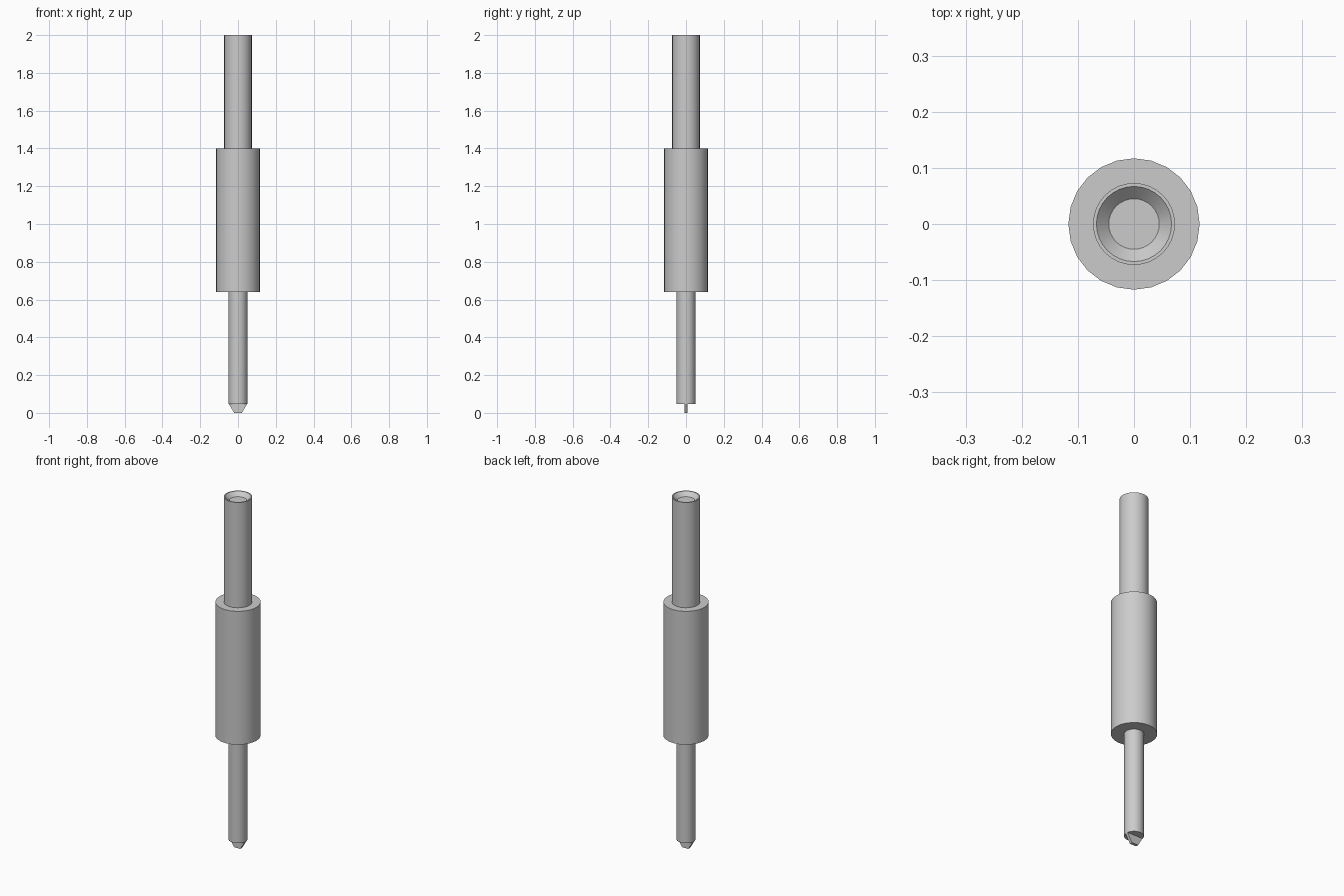
import bpy
import bmesh
import math

cube = bpy.data.objects.get("Cube")
if cube:
    bpy.data.objects.remove(cube, do_unlink=True)

# One plain metal colour
steel = bpy.data.materials.new("steel grey")
steel.use_nodes = True
grey = (0.6, 0.6, 0.6, 1)
steel.diffuse_color = grey
steel.node_tree.nodes["Principled BSDF"].inputs["Base Color"].default_value = grey


def finish(name, bm):
    bmesh.ops.recalc_face_normals(bm, faces=bm.faces)
    mesh = bpy.data.meshes.new(name)
    bm.to_mesh(mesh)
    bm.free()
    mesh.materials.append(steel)
    obj = bpy.data.objects.new(name, mesh)
    bpy.context.collection.objects.link(obj)
    bpy.ops.object.select_all(action='DESELECT')
    obj.select_set(True)
    bpy.context.view_layer.objects.active = obj
    bpy.ops.object.shade_smooth_by_angle(angle=math.radians(30))
    return obj


def lathe(name, profile, sides):
    """Closed solid of revolution from (radius, height) pairs, bottom first."""
    bm = bmesh.new()
    rings = []
    for radius, z in profile:
        rings.append([bm.verts.new((radius * math.cos(math.tau * i / sides),
                                    radius * math.sin(math.tau * i / sides), z))
                      for i in range(sides)])
    for low, high in zip(rings, rings[1:]):
        for i in range(sides):
            j = (i + 1) % sides
            bm.faces.new((low[i], low[j], high[j], high[i]))
    bm.faces.new(rings[0])
    bm.faces.new(rings[-1])
    return finish(name, bm)


# Lower shaft
lathe("lower_shaft", [(0.05, 0.048), (0.05, 0.64)], 32)

# Wide collar
lathe("collar", [(0.117, 0.64), (0.117, 1.4)], 24)

# Upper shaft with a countersunk end
lathe("upper_shaft", [(0.073, 1.4), (0.073, 2.0), (0.067, 2.0), (0.045, 1.978)], 32)

# Flat tapered blade at the tip
bm = bmesh.new()
outline = [(-0.02, 0), (0.02, 0), (0.049, 0.048), (-0.049, 0.048)]
front = bm.faces.new([bm.verts.new((x, -0.008, z)) for x, z in outline])
result = bmesh.ops.extrude_face_region(bm, geom=[front])
moved = [v for v in result["geom"] if isinstance(v, bmesh.types.BMVert)]
bmesh.ops.translate(bm, verts=moved, vec=(0, 0.016, 0))
finish("blade_tip", bm)
